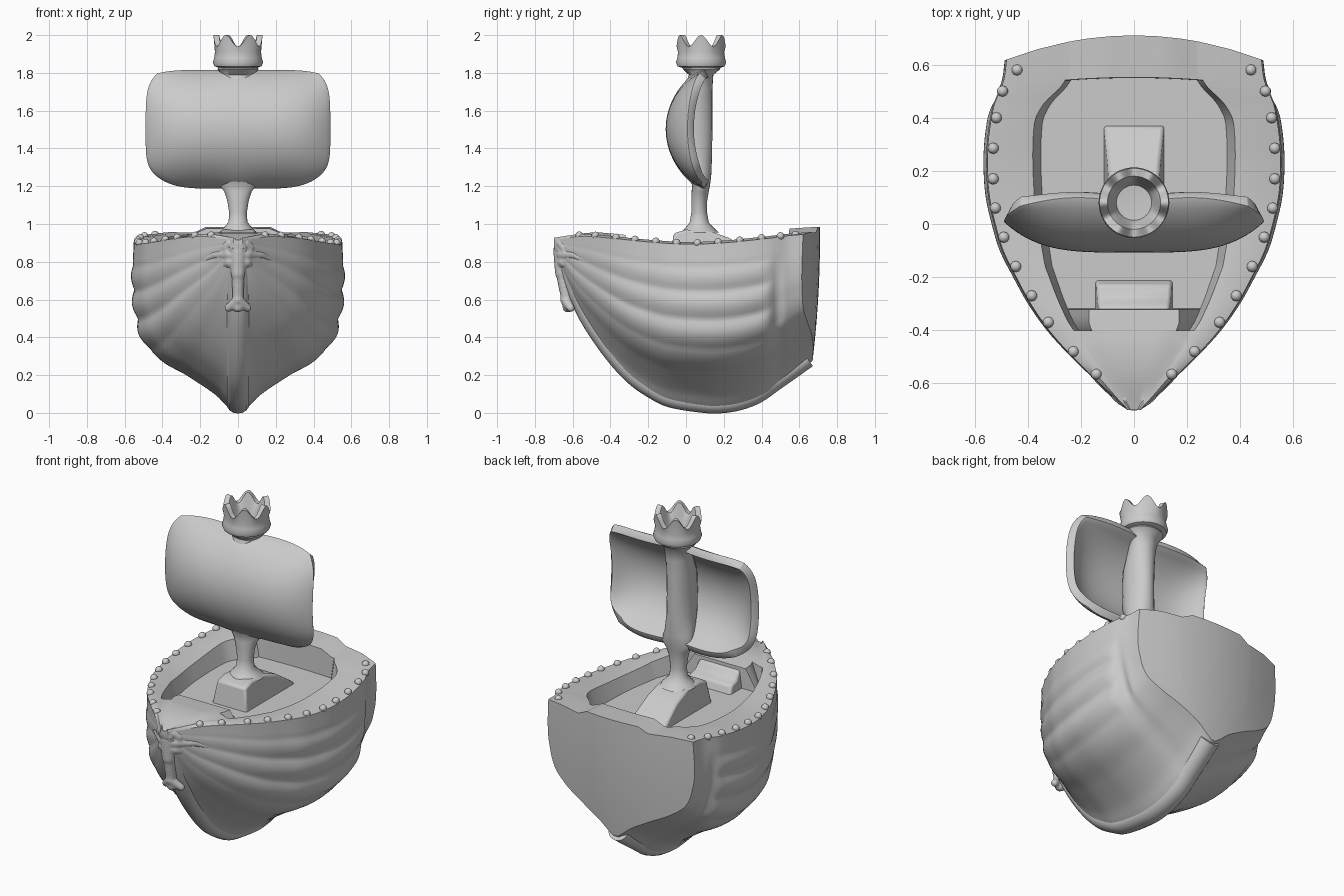
import bpy, bmesh, math
from mathutils import Vector

if "Cube" in bpy.data.objects:
    bpy.data.objects.remove(bpy.data.objects["Cube"])


def interp(tab, v):
    """Smoothed table lookup (cubic Hermite)."""
    if v <= tab[0][0]:
        return tab[0][1]
    if v >= tab[-1][0]:
        return tab[-1][1]
    i = max(k for k in range(len(tab) - 1) if tab[k][0] <= v)

    def slope(k):
        a, b = tab[max(k - 1, 0)], tab[min(k + 1, len(tab) - 1)]
        return (b[1] - a[1]) / (b[0] - a[0])
    (x0, y0), (x1, y1) = tab[i], tab[i + 1]
    h = x1 - x0
    s = (v - x0) / h
    return (y0 * (2*s**3 - 3*s*s + 1) + slope(i) * h * (s**3 - 2*s*s + s)
            + y1 * (3*s*s - 2*s**3) + slope(i + 1) * h * (s**3 - s*s))


def finish(bm, name, angle=40):
    bmesh.ops.remove_doubles(bm, verts=bm.verts, dist=1e-5)
    bmesh.ops.recalc_face_normals(bm, faces=bm.faces)
    me = bpy.data.meshes.new(name)
    bm.to_mesh(me)
    bm.free()
    ob = bpy.data.objects.new(name, me)
    bpy.context.collection.objects.link(ob)
    bpy.ops.object.select_all(action='DESELECT')
    ob.select_set(True)
    bpy.context.view_layer.objects.active = ob
    bpy.ops.object.shade_smooth_by_angle(angle=math.radians(angle))
    return ob


def loft(bm, rings, caps=True):
    vs = [[bm.verts.new(p) for p in r] for r in rings]
    n = len(rings[0])
    for a, b in zip(vs, vs[1:]):
        for i in range(n):
            bm.faces.new((a[i], a[(i + 1) % n], b[(i + 1) % n], b[i]))
    if caps:
        bm.faces.new(vs[0])
        bm.faces.new(vs[-1])
    return vs


# hull lines: half width, keel height, gunwale height, well half width, section shape
WIDTH = [(-.70, .025), (-.66, .07), (-.6, .132), (-.5, .235), (-.4, .325), (-.3, .395), (-.2, .45),
         (-.1, .50), (0, .53), (.1, .552), (.2, .56), (.3, .558), (.4, .545), (.5, .522), (.6, .497), (.71, .487)]
KEEL = [(-.70, .87), (-.67, .76), (-.62, .62), (-.57, .51), (-.5, .395), (-.4, .26), (-.3, .155), (-.2, .085),
        (-.1, .035), (.1, .002), (.2, .002), (.3, .02), (.4, .06), (.5, .13), (.6, .2), (.67, .25), (.71, .275)]
TOP = [(-.70, .915), (-.55, .935), (-.4, .925), (-.2, .905), (0, .893), (.2, .9), (.4, .92), (.55, .935), (.71, .945)]
WELL = [(-.42, .21), (-.3, .30), (-.1, .345), (.1, .375), (.38, .375), (.46, .335), (.55, .26), (.71, .25)]
SHAPE = [(0, .03), (.05, .12), (.11, .22), (.21, .46), (.3, .70), (.41, .89), (.6, .98), (.75, 1.0), (1, .985)]
FLOOR = .82
N = 56


def half_width(y, t):
    w = interp(WIDTH, y)
    x = w * interp(SHAPE, t)
    if .21 < t < .89:                                   # bulging strakes
        fade = max(0, min(1, (.46 - y) / .06))
        x += fade * .034 * w * (abs(math.sin(math.pi * (t - .04) / .17)) - .65) * min(1, (t - .21) / .06, (.89 - t) / .05)
    if .42 < y < .58:                                   # groove ahead of the stern frame
        x -= .03 * math.sin(math.pi * (y - .42) / .16) ** 2 * max(0, 1 - abs(t - .45) / .45)
    return x


def stern_y(x, y, t):                                   # transom bows outwards, rakes at the foot
    k = max(0, min(1, (y - .45) / .26))
    return y - k * (.095 * (x / .49) ** 2 + .04 * max(0, 1 - t) ** 2)


def deck(y):
    """Points across the deck from the gunwale to the centre line."""
    zt, w = interp(TOP, y), half_width(y, 1)
    is_open = -.4 <= y <= .55
    crown = .04 if y > .55 else .025 * min(1, (y + .7) / .25)
    wi = min(interp(WELL, y), w * .72)
    zi = zt + .01
    zf = FLOOR if is_open else zi
    zm = zt + crown if (y < -.32 or not is_open) else FLOOR
    xm = min(.17, wi * .7)
    return [((w + wi) / 2, zt + .012), (wi, zi), (wi * .92, zf), (xm, zm), (xm / 2, zm), (0, zm)]


bm = bmesh.new()
stations = sorted([-.7 + .0235 * i for i in range(60)] + [-.401, -.4, -.321, -.319, .55, .552, .71])
rings = []
for y in stations:
    zk, zt = interp(KEEL, y), interp(TOP, y)
    side = [(0, zk)] + [(half_width(y, i / N), zk + (zt - zk) * i / N) for i in range(N + 1)] + deck(y)
    full = side + [(-x, z) for x, z in side[-2:0:-1]]
    rings.append([(x, stern_y(x, y, (z - zk) / (zt - zk)), z) for x, z in full])
vs = loft(bm, rings, caps=False)
bm.faces.new(vs[0])
# transom grid
Y = .71
w, zk, zt = half_width(Y, 1), interp(KEEL, Y), interp(TOP, Y)
half = [(w, zt)] + deck(Y)
cols = half + [(-x, z) for x, z in half[-2::-1]]
grid = []
for i in range(N + 1):
    t = i / N
    row = []
    for x, z in cols:
        px = x / w * half_width(Y, t)
        row.append(bm.verts.new((px, stern_y(px, Y, t), zk + (zt - zk) * t + t ** 6 * (z - zt))))
    grid.append(row)
for a, b in zip(grid, grid[1:]):
    for i in range(len(a) - 1):
        bm.faces.new((a[i], a[i + 1], b[i + 1], b[i]))
bm.faces.new(grid[0])
finish(bm, "hull", 35)

# rounded keel band
bm = bmesh.new()
path = [Vector((0, y, interp(KEEL, y))) for y in [-.7 + 1.37 * i / 50 for i in range(51)]]
rings = []
for i, p in enumerate(path):
    d = (path[min(i + 1, 50)] - path[max(i - 1, 0)]).normalized()
    up = Vector((1, 0, 0)).cross(d)
    c = p + up * .052
    rings.append([c + Vector((1, 0, 0)) * .062 * math.cos(a) + up * .055 * math.sin(a)
                  for a in [k * math.pi / 8 for k in range(16)]])
loft(bm, rings)
finish(bm, "keel", 60)

# rivets along the rim
bm = bmesh.new()
RIVETS = [(.44, .58), (.495, .5), (.518, .4), (.53, .285), (.53, .17), (.522, .06), (.49, -.05),
          (.445, -.16), (.385, -.27), (.322, -.37), (.228, -.48), (.142, -.565)]
for x, y in RIVETS:
    for s in (1, -1):
        r = bmesh.ops.create_icosphere(bm, subdivisions=2, radius=.021)
        bmesh.ops.translate(bm, verts=r["verts"], vec=(s * x, y, interp(TOP, y) + .006))
finish(bm, "rivets", 60)


def prism(name, outline, bottom, top, zlo, zhi, bevel=.012):
    """Side outline (y, z) extruded across x, tapering with height."""
    bm = bmesh.new()
    wid = lambda z: bottom + (top - bottom) * (z - zlo) / (zhi - zlo)
    loft(bm, [[(s * wid(z), y, z) for y, z in outline] for s in (-1, 1)])
    ob = finish(bm, name)
    m = ob.modifiers.new("bevel", 'BEVEL')
    m.width, m.segments = bevel, 2


# mast foot and step behind the foredeck
prism("mast_block", [(-.09, .78), (-.065, .95), (0, .97), (.12, .965), (.23, .925), (.37, .83), (.37, .78)],
      .12, .09, .78, .975)
prism("foredeck_step", [(-.35, .79), (-.35, .93), (-.31, .92), (-.28, .88), (-.23, .865), (-.20, .79)],
      .15, .13, .79, .93)

# mast: height, x radius, y radius, y centre (deeper where it meets the sail)
MAST = [(.955, .10, .10, .075), (.98, .075, .075, .072), (1.01, .05, .05, .07), (1.06, .047, .042, .07),
        (1.12, .056, .042, .07), (1.17, .072, .045, .075), (1.21, .10, .048, .08), (1.27, .085, .075, .06),
        (1.38, .075, .10, .038), (1.5, .072, .105, .035), (1.62, .074, .10, .04), (1.72, .076, .075, .065),
        (1.79, .085, .065, .08), (1.82, .11, .10, .082), (1.85, .09, .09, .082)]
bm = bmesh.new()
loft(bm, [[(rx * math.cos(a), c + ry * math.sin(a), z) for a in [k * math.pi / 12 for k in range(24)]]
          for z, rx, ry, c in MAST])
finish(bm, "mast", 50)

# hollow crown with six points
CROWN = [(.0, 1.825), (.095, 1.825), (.125, 1.835), (.133, 1.855), (.126, 1.88), (.122, 1.91), (.13, 1.97),
         (.10, 1.97), (.078, 1.91), (.066, 1.87), (.0, 1.865)]
bm = bmesh.new()
rings = []
for i, (r, z) in enumerate(CROWN):
    ring = []
    for k in range(72):
        a = k * math.tau / 72
        dz = .03 * math.cos(6 * a) if i in (6, 7) else 0
        ring.append((r * math.cos(a), .08 + r * math.sin(a), z + dz))
    rings.append(ring)
loft(bm, rings, caps=False)
finish(bm, "crown_top", 45)

# billowing sail
bm = bmesh.new()
NU, NV = 40, 28
g = []
for j in range(NV + 1):
    v = j / NV * 2 - 1
    row = []
    for i in range(NU + 1):
        u = i / NU * 2 - 1
        x = .475 * u * (1 - (.10 if v > 0 else .20) * abs(v) ** 6)
        z = 1.502 + .295 * v * (1 - (.05 if v > 0 else .13) * abs(u) ** 6)
        belly = max(0, 1 - v * v) ** .8
        y = .085 - belly * (.06 + .11 * (1 - abs(u) ** 4)) + .025 * math.sin(math.pi * abs(u)) * v ** 4
        row.append(bm.verts.new((x, y, z)))
    g.append(row)
for a, b in zip(g, g[1:]):
    for i in range(NU):
        bm.faces.new((a[i], a[i + 1], b[i + 1], b[i]))
sail = finish(bm, "sail", 80)
m = sail.modifiers.new("cloth", 'SOLIDIFY')
m.thickness, m.offset = .045, 0
m = sail.modifiers.new("round", 'BEVEL')
m.width, m.segments = .015, 2

# horned figurehead, fused by remeshing
bm = bmesh.new()


def limb(a, b, ra, rb):
    """Chain of balls from a to b."""
    a, b = Vector(a), Vector(b)
    n = 8
    for i in range(n + 1):
        r = bmesh.ops.create_icosphere(bm, subdivisions=2, radius=ra + (rb - ra) * i / n)
        bmesh.ops.translate(bm, verts=r["verts"], vec=a.lerp(b, i / n))


for s in (1, -1):
    limb((s * .035, -.66, .9), (s * .06, -.64, .875), .03, .03)         # skull
    limb((s * .04, -.65, .84), (s * .12, -.585, .835), .035, .026)      # horn
    limb((s * .12, -.585, .835), (s * .18, -.535, .805), .026, .014)
    limb((s * .04, -.645, .80), (s * .12, -.56, .755), .035, .016)      # cheek spike
    limb((0, -.64, .60), (s * .05, -.61, .555), .028, .022)             # snout flare
limb((0, -.66, .86), (0, -.655, .74), .045, .04)
limb((0, -.655, .74), (0, -.625, .56), .036, .03)
head = finish(bm, "figurehead", 60)
m = head.modifiers.new("fuse", 'REMESH')
m.mode, m.voxel_size, m.use_smooth_shade = 'VOXEL', .008, True
m = head.modifiers.new("soften", 'SMOOTH')
m.factor, m.iterations = .5, 3
